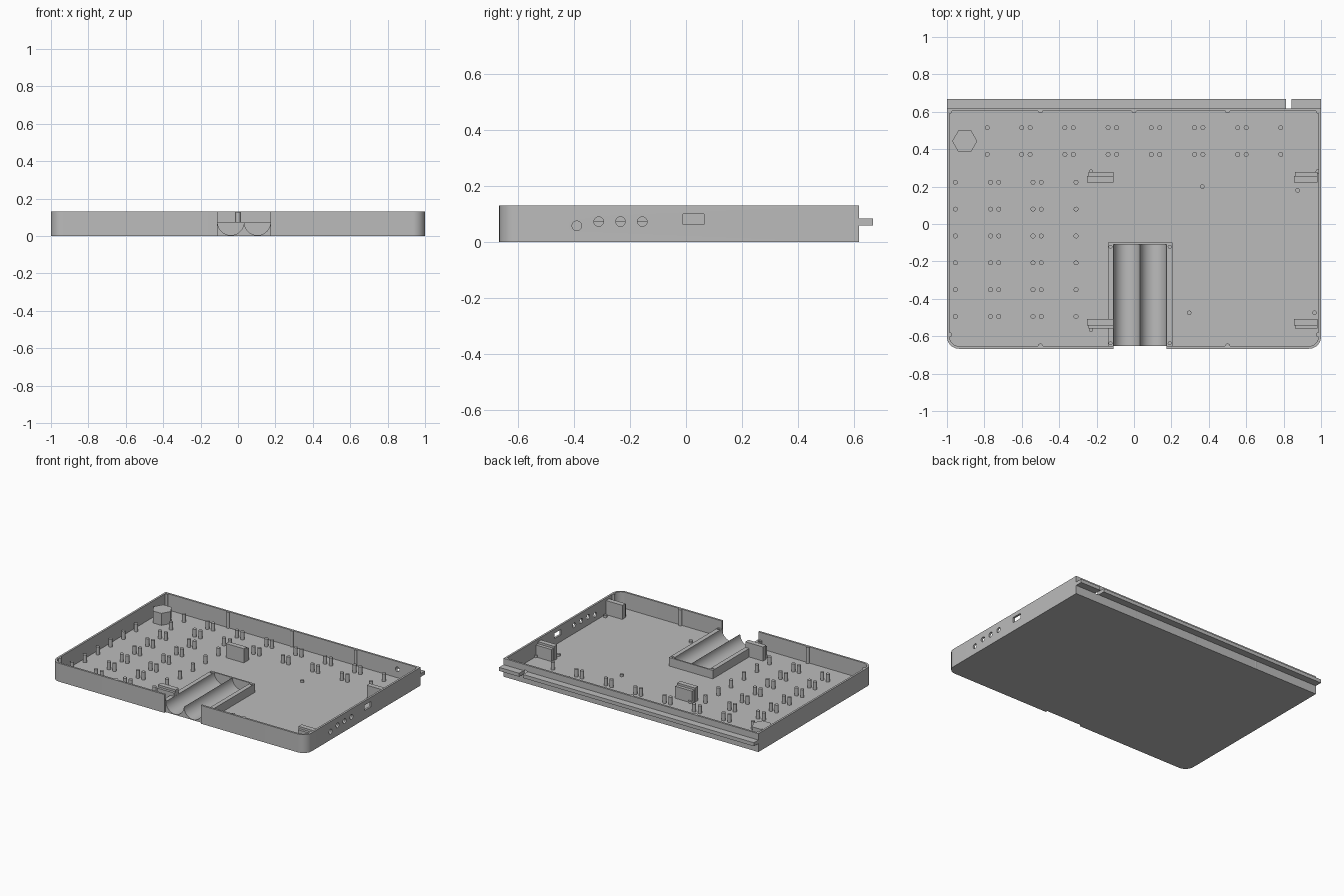
import bpy, bmesh
from math import pi, cos, sin
from mathutils import Matrix

if "Cube" in bpy.data.objects:
    bpy.data.objects.remove(bpy.data.objects["Cube"])

grey = bpy.data.materials.new("matte_grey")
grey.use_nodes = True
grey.diffuse_color = (0.5, 0.5, 0.5, 1)
grey.node_tree.nodes["Principled BSDF"].inputs["Base Color"].default_value = (0.5, 0.5, 0.5, 1)

TOP, FLOOR, WALL = 0.13, 0.015, 0.014
FRONT, BACK = -0.667, 0.617


def add_box(bm, x0, x1, y0, y1, z0, z1):
    m = Matrix.Translation(((x0 + x1) / 2, (y0 + y1) / 2, (z0 + z1) / 2))
    bmesh.ops.create_cube(bm, size=1, matrix=m @ Matrix.Diagonal((x1 - x0, y1 - y0, z1 - z0, 1)))


def add_rod(bm, centre, r, length, axis="Z", sides=16):
    turn = {"X": Matrix.Rotation(pi / 2, 4, "Y"), "Y": Matrix.Rotation(pi / 2, 4, "X"),
            "Z": Matrix.Identity(4)}[axis]
    bmesh.ops.create_cone(bm, cap_ends=True, segments=sides, radius1=r, radius2=r,
                          depth=length, matrix=Matrix.Translation(centre) @ turn)


def add_post(bm, x, y, r, z0, z1, sides=16):
    add_rod(bm, (x, y, (z0 + z1) / 2), r, z1 - z0, "Z", sides)


def add_plate(bm, inset, z0, z1):
    """Tray outline with rounded front corners, extruded upward."""
    r, x, f, b = 0.065 - inset, 1 - inset, FRONT + inset, BACK - inset
    pts = [(x, b), (-x, b)]
    for cx, start in ((-x + r, pi), (x - r, 1.5 * pi)):
        for i in range(13):
            a = start + i * pi / 24
            pts.append((cx + r * cos(a), f + r + r * sin(a)))
    face = bm.faces.new([bm.verts.new((px, py, z0)) for px, py in pts])
    ext = bmesh.ops.extrude_face_region(bm, geom=[face])["geom"]
    bmesh.ops.translate(bm, vec=(0, 0, z1 - z0), verts=[v for v in ext if isinstance(v, bmesh.types.BMVert)])
    bmesh.ops.recalc_face_normals(bm, faces=bm.faces)


def finish(bm, name, smooth=True):
    me = bpy.data.meshes.new(name)
    bm.to_mesh(me)
    bm.free()
    me.materials.append(grey)
    ob = bpy.data.objects.new(name, me)
    bpy.context.collection.objects.link(ob)
    if smooth:
        shade(ob)
    return ob


def shade(ob):
    bpy.ops.object.select_all(action="DESELECT")
    ob.select_set(True)
    bpy.context.view_layer.objects.active = ob
    bpy.ops.object.shade_smooth_by_angle(angle=0.5)


def carve(ob, bm):
    """Subtract the cutter shapes and discard the cutter."""
    cutter = finish(bm, "cutter", False)
    mod = ob.modifiers.new("cut", "BOOLEAN")
    mod.operation, mod.solver, mod.object = "DIFFERENCE", "EXACT", cutter
    bpy.context.view_layer.update()
    ob.data = bpy.data.meshes.new_from_object(ob.evaluated_get(bpy.context.evaluated_depsgraph_get()))
    ob.modifiers.clear()
    bpy.data.objects.remove(cutter)


# Tray shell: hollow, front opening, troughs, side ports and rear hole
bm = bmesh.new()
add_plate(bm, 0, 0, TOP)
tray = finish(bm, "tray", False)
bm = bmesh.new()
add_plate(bm, WALL, FLOOR, TOP + 0.1)
carve(tray, bm)
bm = bmesh.new()
add_box(bm, -0.11, 0.175, -0.8, -0.653, -0.1, 0.3)
for y, z in ((-0.39, 0.058), (-0.312, 0.073), (-0.234, 0.073), (-0.156, 0.073)):
    add_rod(bm, (1, y, z), 0.017, 0.1, "X", 24)
add_box(bm, 0.95, 1.05, -0.01, 0.065, 0.062, 0.1)
add_rod(bm, (0.828, BACK, 0.075), 0.016, 0.1, "Y", 24)
carve(tray, bm)
TROUGHS = (-0.0385, 0.1035)


def trough_cutter():
    bm = bmesh.new()
    for x in TROUGHS:
        add_rod(bm, (x, -0.41, 0.0751), 0.0705, 0.6, "Y", 48)
    return bm


carve(tray, trough_cutter())
shade(tray)

# Twin-trough cradle with corner screw holes
bm = bmesh.new()
add_box(bm, -0.14, 0.205, -0.653, -0.1, 0.004, 0.075)
cradle = finish(bm, "cradle", False)
carve(cradle, trough_cutter())
bm = bmesh.new()
for x in (-0.126, 0.191):
    for y in (-0.122, -0.637):
        add_post(bm, x, y, 0.008, 0.03, 0.1)
carve(cradle, bm)
shade(cradle)

# Rear tongue in two lengths
bm = bmesh.new()
for x0, x1 in ((-1, 0.812), (0.842, 1)):
    add_box(bm, x0, x1, BACK - 0.005, 0.667, 0.06, 0.085)
finish(bm, "rear_tongue", False)

# Support pins: two rear rows and a left-hand grid
bm = bmesh.new()
row = [-0.785, 0.785] + [-0.578 + 0.231 * i + s for i in range(6) for s in (-0.0225, 0.0225)]
column = (-0.955, -0.767, -0.723, -0.54, -0.496, -0.31)
spots = [(x, y) for x in row for y in (0.515, 0.372)]
spots += [(x, 0.223 - 0.1435 * j) for x in column for j in range(6)]
for x, y in spots:
    add_post(bm, x, y, 0.013, FLOOR - 0.005, 0.07)
finish(bm, "support_pins")

# Low locating studs
bm = bmesh.new()
for x, y in ((-0.23, 0.28), (0.365, 0.2), (0.875, 0.18), (0.983, 0.28),
             (0.295, -0.475), (0.965, -0.475), (-0.23, -0.565)):
    add_post(bm, x, y, 0.012, FLOOR - 0.005, 0.03)
finish(bm, "locating_studs")

# Wall screw posts
bm = bmesh.new()
for x, y in ((-0.5, 0.605), (0, 0.605), (0.5, 0.605), (-0.985, 0.603), (0.985, 0.603),
             (-0.985, -0.592), (0.985, -0.592), (-0.5, -0.651), (0.5, -0.651)):
    add_post(bm, x, y, 0.0125, 0.01, TOP - 0.001)
finish(bm, "wall_posts")

# Hexagonal pillar
bm = bmesh.new()
add_post(bm, 0, 0, 0.067, FLOOR - 0.005, 0.1, 6)
hexes = finish(bm, "hex_pillar", False)
hexes.data.transform(Matrix.Translation((-0.905, 0.443, 0)) @ Matrix.Rotation(pi / 6, 4, "Z"))

# Stepped board clips
bm = bmesh.new()
for x0, x1 in ((-0.25, -0.11), (0.855, 0.982)):
    for y0, y1, s0, s1 in ((0.222, 0.256, 0.256, 0.279), (-0.542, -0.507, -0.56, -0.542)):
        add_box(bm, x0, x1, y0, y1, 0.01, 0.115)
        add_box(bm, x0 + 0.006, x1, s0, s1, 0.01, 0.1)
finish(bm, "board_clips", False)
